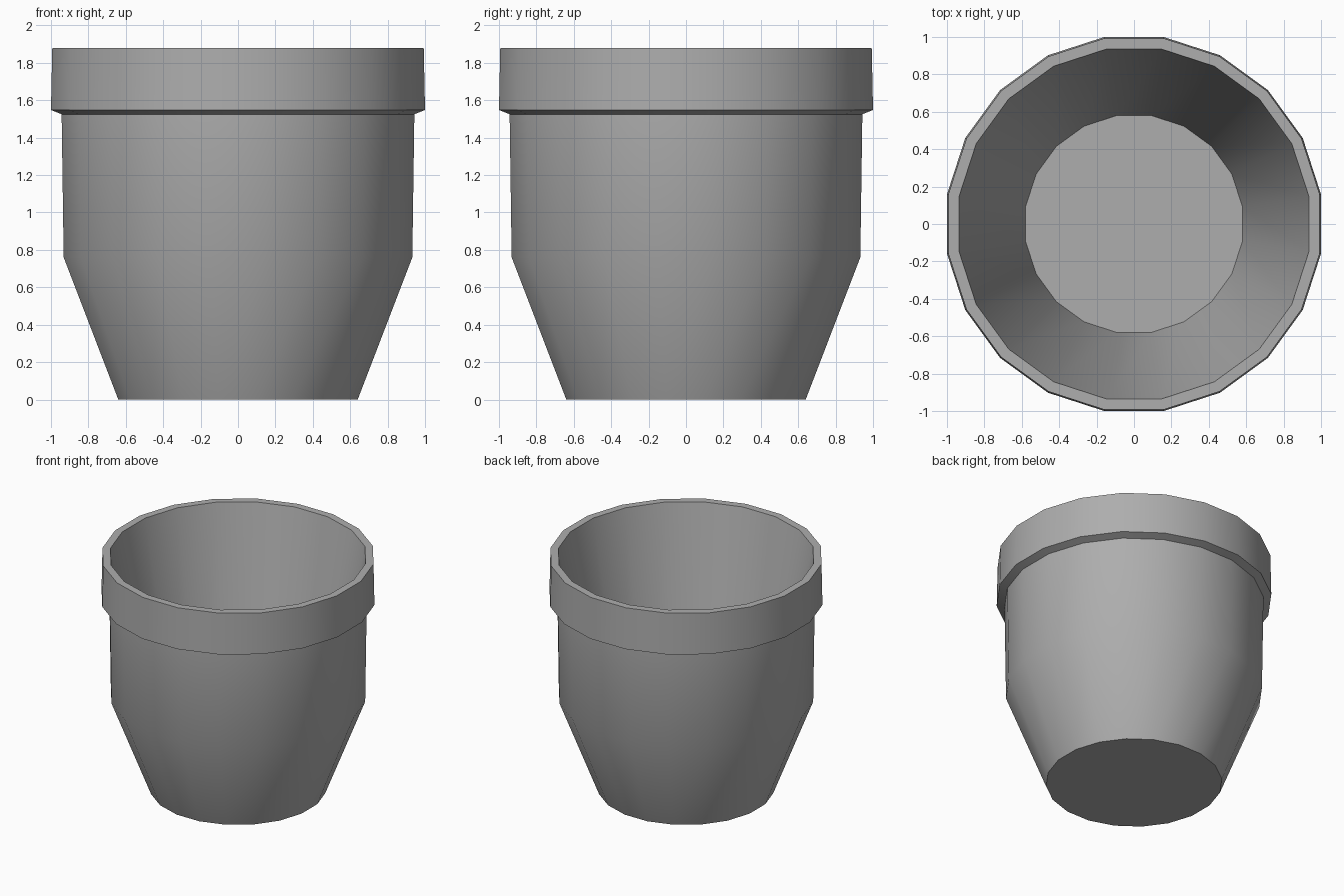
import bpy, bmesh, math

if "Cube" in bpy.data.objects:
    bpy.data.objects.remove(bpy.data.objects["Cube"])

SIDES = 20
FLAT = math.cos(math.pi / SIDES)  # profile radii are measured to the flat faces

# Pot profile (radius, height): outer base up to the rim, then down the inside
profile = [
    (0.64, 0.0), (0.932, 0.76), (0.943, 1.525),   # tapered foot and body
    (1.0, 1.548), (0.993, 1.88),                  # rim band
    (0.935, 1.88), (0.58, 0.06)                   # straight inner wall to floor
]

bm = bmesh.new()
rings = []
for r, z in profile:
    ring = []
    for i in range(SIDES):
        a = 2 * math.pi * (i + 0.5) / SIDES
        ring.append(bm.verts.new((r / FLAT * math.cos(a), r / FLAT * math.sin(a), z)))
    rings.append(ring)

# Walls
for lo, hi in zip(rings, rings[1:]):
    for i in range(SIDES):
        j = (i + 1) % SIDES
        bm.faces.new((lo[i], lo[j], hi[j], hi[i]))

# Underside and inner floor
bm.faces.new(rings[0][::-1])
bm.faces.new(rings[-1])
bmesh.ops.recalc_face_normals(bm, faces=bm.faces)

mesh = bpy.data.meshes.new("flower_pot")
bm.to_mesh(mesh)
bm.free()
pot = bpy.data.objects.new("flower_pot", mesh)
bpy.context.collection.objects.link(pot)

# Neutral clay grey
grey = bpy.data.materials.new("grey")
grey.diffuse_color = (0.42, 0.42, 0.42, 1)
grey.use_nodes = True
grey.node_tree.nodes["Principled BSDF"].inputs["Base Color"].default_value = grey.diffuse_color
mesh.materials.append(grey)

# Smooth walls, crisp rim and base
bpy.context.view_layer.objects.active = pot
pot.select_set(True)
bpy.ops.object.shade_smooth_by_angle(angle=math.radians(35))
